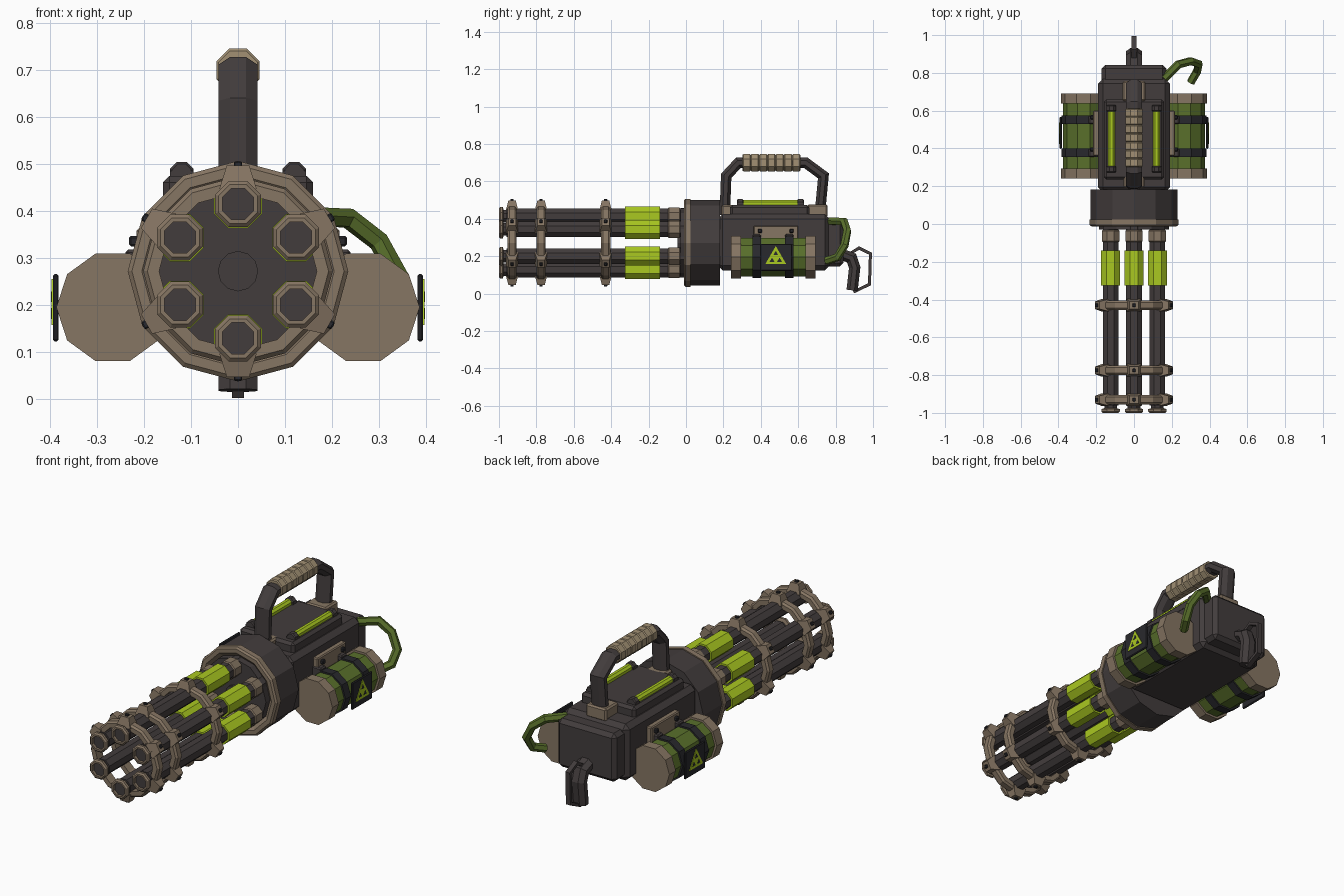
import bpy, bmesh
from math import cos, sin, pi, radians
from mathutils import Vector, Matrix

cube = bpy.data.objects.get("Cube")
if cube:
    bpy.data.objects.remove(cube, do_unlink=True)


def material(name, colour):
    m = bpy.data.materials.new(name)
    m.use_nodes = True
    m.diffuse_color = (*colour, 1)
    m.node_tree.nodes["Principled BSDF"].inputs["Base Color"].default_value = (*colour, 1)
    return m


DARK = material("dark gunmetal", (0.055, 0.046, 0.046))
BLACK = material("black metal", (0.022, 0.022, 0.026))
TAN = material("tan metal", (0.24, 0.18, 0.125))
GRIP = material("light tan grip", (0.36, 0.28, 0.175))
OLIVE = material("olive green", (0.10, 0.16, 0.024))
LIME = material("lime green", (0.40, 0.58, 0.015))


def finish(name, bm, mat):
    bmesh.ops.recalc_face_normals(bm, faces=bm.faces)
    mesh = bpy.data.meshes.new(name)
    bm.to_mesh(mesh)
    bm.free()
    mesh.materials.append(mat)
    ob = bpy.data.objects.new(name, mesh)
    bpy.context.collection.objects.link(ob)
    return ob


def lathe(name, profile, sides, x, z, mat, turn=0.0, hollow=False):
    """Turn (y, radius) points about an axis along y; hollow closes the profile on itself."""
    bm = bmesh.new()
    rings = []
    for y, r in profile:
        angles = [turn + 2 * pi * i / sides for i in range(sides)]
        rings.append([bm.verts.new((x + r * cos(a), y, z + r * sin(a))) for a in angles])
    pairs = list(zip(rings, rings[1:]))
    if hollow:
        pairs.append((rings[-1], rings[0]))
    else:
        bm.faces.new(rings[0])
        bm.faces.new(rings[-1])
    for a, b in pairs:
        for i in range(sides):
            j = (i + 1) % sides
            bm.faces.new((a[i], a[j], b[j], b[i]))
    return finish(name, bm, mat)


def tube(name, y0, y1, r, sides, x, z, mat, turn=0.0, bevel=0.0):
    prof = [(y0, r), (y1, r)]
    if bevel:
        prof = [(y0, r - bevel), (y0 + bevel, r), (y1 - bevel, r), (y1, r - bevel)]
    return lathe(name, prof, sides, x, z, mat, turn)


def box(name, lo, hi, mat, bevel=0.0, taper=1.0, spin=None):
    """Box between two corners; taper narrows its top, spin turns it about the barrel axis."""
    bm = bmesh.new()
    bmesh.ops.create_cube(bm, size=1)
    lo, hi = Vector(lo), Vector(hi)
    mid, size = (lo + hi) / 2, hi - lo
    for v in bm.verts:
        if v.co.z > 0:
            v.co.x *= taper
            v.co.y *= taper
        v.co = mid + v.co * size
    if bevel:
        bmesh.ops.bevel(bm, geom=bm.edges[:], offset=bevel, segments=1, affect='EDGES')
    if spin is not None:
        bm.transform(Matrix.Translation((0, 0, AXIS)) @ Matrix.Rotation(spin, 4, 'Y'))
    return finish(name, bm, mat)


def sweep(name, path, width, depth, mat, sides=8, side=None):
    """Sweep a flat-sided section along a path."""
    bm = bmesh.new()
    path = [Vector(p) for p in path]
    rings = []
    for i, p in enumerate(path):
        before = (p - path[max(i - 1, 0)]).normalized()
        after = (path[min(i + 1, len(path) - 1)] - p).normalized()
        t = (before + after).normalized()
        u = Vector(side or (1, 0, 0))
        u = (u - t * u.dot(t)).normalized()
        w = t.cross(u)
        k = 1 / cos(pi / sides)
        mitre = 1 / max(0.7, t.dot(after if i == 0 else before))
        ring = []
        for n in range(sides):
            a = pi / sides + 2 * pi * n / sides
            ring.append(bm.verts.new(p + u * width * k * cos(a) + w * depth * k * mitre * sin(a)))
        rings.append(ring)
    bm.faces.new(rings[0])
    bm.faces.new(rings[-1])
    for a, b in zip(rings, rings[1:]):
        for i in range(sides):
            j = (i + 1) % sides
            bm.faces.new((a[i], a[j], b[j], b[i]))
    return finish(name, bm, mat)


def triangle(name, x, y, z, r, thick, mat, flip=1):
    """Thin triangle plate facing sideways."""
    bm = bmesh.new()
    ends = []
    for dx in (0, thick):
        angles = [pi / 2 + 2 * pi * i / 3 for i in range(3)]
        ends.append([bm.verts.new((x + dx, y + r * cos(a), z + flip * r * sin(a))) for a in angles])
    a, b = ends
    bm.faces.new(a)
    bm.faces.new(b)
    for i in range(3):
        j = (i + 1) % 3
        bm.faces.new((a[i], a[j], b[j], b[i]))
    return finish(name, bm, mat)


AXIS = 0.272
R = 0.143

# Six barrels with sleeves, collars and hollow muzzles
for k in range(6):
    a = radians(30 + 60 * k)
    x, z = R * cos(a), AXIS + R * sin(a)
    t = pi / 8
    lathe("barrel", [(-0.985, 0.036), (-0.96, 0.036), (-0.96, 0.045), (0.0, 0.045)], 8, x, z, DARK, t)
    lathe("muzzle", [(-1.0, 0.045), (-0.993, 0.053), (-0.98, 0.053), (-0.975, 0.036), (-1.0, 0.036)],
          8, x, z, TAN, t, hollow=True)
    tube("barrel_sleeve", -0.325, -0.14, 0.055, 8, x, z, LIME, t)
    tube("barrel_collar", -0.097, -0.03, 0.05, 8, x, z, TAN, t, 0.006)

# Clamp hoops with lugs and bolts
for y in (-0.93, -0.775, -0.43):
    lathe("clamp_hoop", [(y - 0.025, 0.168), (y - 0.025, 0.193), (y - 0.015, 0.202), (y + 0.015, 0.202),
                         (y + 0.025, 0.193), (y + 0.025, 0.168)], 12, 0, AXIS, TAN, 0, hollow=True)
    for k in range(6):
        spin = radians(60 * k)
        box("clamp_lug", (-0.04, y - 0.033, 0.175), (0.04, y + 0.033, 0.225), TAN, 0, 0.6, spin)
        box("clamp_bolt", (-0.009, y - 0.009, 0.22), (0.009, y + 0.009, 0.234), BLACK, 0.003, 1, spin)

# Rotor plate and drum housing
tube("rotor_plate", -0.03, 0.02, 0.185, 12, 0, AXIS, DARK)
tube("rotor_hub", -0.045, 0.0, 0.043, 12, 0, AXIS, DARK)
lathe("drum_rim", [(0.01, 0.18), (-0.012, 0.205), (-0.012, 0.226), (-0.004, 0.235), (0.025, 0.235),
                   (0.025, 0.18)], 12, 0, AXIS, TAN, 0, hollow=True)
tube("drum", 0.02, 0.182, 0.229, 12, 0, AXIS, DARK)

# Main body
box("body", (-0.19, 0.17, 0.125), (0.19, 0.768, 0.425), DARK, 0.025)
box("body_rear", (-0.172, 0.70, 0.145), (0.172, 0.843, 0.402), DARK, 0.02)
box("top_plate", (-0.16, 0.235, 0.41), (0.16, 0.66, 0.475), DARK, 0.014)

# Carrying handle with segmented grip
sweep("handle", [(0, 0.207, 0.42), (0, 0.215, 0.63), (0, 0.28, 0.70), (0, 0.64, 0.70),
                 (0, 0.735, 0.63), (0, 0.715, 0.42)], 0.042, 0.028, DARK)
for i in range(7):
    y = 0.302 + i * 0.0443
    tube("grip_segment", y, y + 0.0443, 0.05, 8, 0, 0.70, GRIP, pi / 8, 0.005)
box("handle_foot_front", (-0.055, 0.19, 0.41), (0.055, 0.265, 0.475), TAN, 0.008)
box("handle_foot_rear", (-0.06, 0.65, 0.41), (0.06, 0.757, 0.478), TAN, 0.008)

# Paired parts on both sides
for s in (-1, 1):
    # Glowing rods on the roof
    tube("roof_rod", 0.29, 0.605, 0.02, 8, s * 0.12, 0.482, LIME, pi / 8)
    for y in (0.272, 0.595):
        tube("rod_holder", y, y + 0.035, 0.027, 8, s * 0.12, 0.48, DARK, pi / 8, 0.005)
        box("rod_mount", (s * 0.12 - 0.025, y, 0.46), (s * 0.12 + 0.025, y + 0.035, 0.485), DARK)
    # Side canisters
    cx, cz = s * 0.267, 0.195
    tube("canister", 0.27, 0.66, 0.108, 10, cx, cz, OLIVE)
    for y in (0.24, 0.638):
        tube("canister_cap", y, y + 0.054, 0.12, 10, cx, cz, TAN)
    for y in (0.355, 0.53):
        tube("canister_band", y, y + 0.045, 0.117, 10, cx, cz, BLACK)
        box("band_strap", (s * 0.21 - 0.03, y, 0.25), (s * 0.21 + 0.03, y + 0.045, 0.318), DARK, 0.006)
    # Bolted bracket
    box("canister_bracket", (s * 0.2 - 0.016, 0.36, 0.26), (s * 0.2 + 0.016, 0.60, 0.363), TAN, 0.005)
    for y in (0.395, 0.565):
        box("bracket_bolt", (s * 0.222 - 0.01, y - 0.011, 0.325), (s * 0.222 + 0.01, y + 0.011, 0.347),
            BLACK, 0.004)
    # Warning plate
    box("warning_plate", (s * 0.388 - 0.006, 0.398, 0.122), (s * 0.388 + 0.006, 0.567, 0.266), BLACK, 0.004)
    triangle("warning_triangle", s * 0.394, 0.48, 0.19, 0.065, s * 0.003, LIME)
    for dy, dz in ((0, 0.024), (-0.02, -0.012), (0.02, -0.012)):
        triangle("warning_mark", s * 0.397, 0.48 + dy, 0.19 + dz, 0.015, s * 0.001, BLACK)

# Coolant hose
sweep("hose", [(0.16, 0.77, 0.388), (0.235, 0.845, 0.385), (0.30, 0.862, 0.335), (0.342, 0.848, 0.26),
               (0.335, 0.81, 0.195), (0.30, 0.75, 0.175)], 0.019, 0.019, OLIVE, 6, (0.5, -0.6, 0.6))

# Rear grip and guard
sweep("rear_grip", [(0, 0.82, 0.215), (0, 0.885, 0.19), (0, 0.902, 0.14), (0, 0.888, 0.018)],
      0.042, 0.03, DARK)
sweep("grip_guard", [(0, 0.87, 0.21), (0, 0.925, 0.244), (0, 0.986, 0.214), (0, 0.981, 0.05),
                     (0, 0.895, 0.009)], 0.013, 0.008, DARK, 4)
